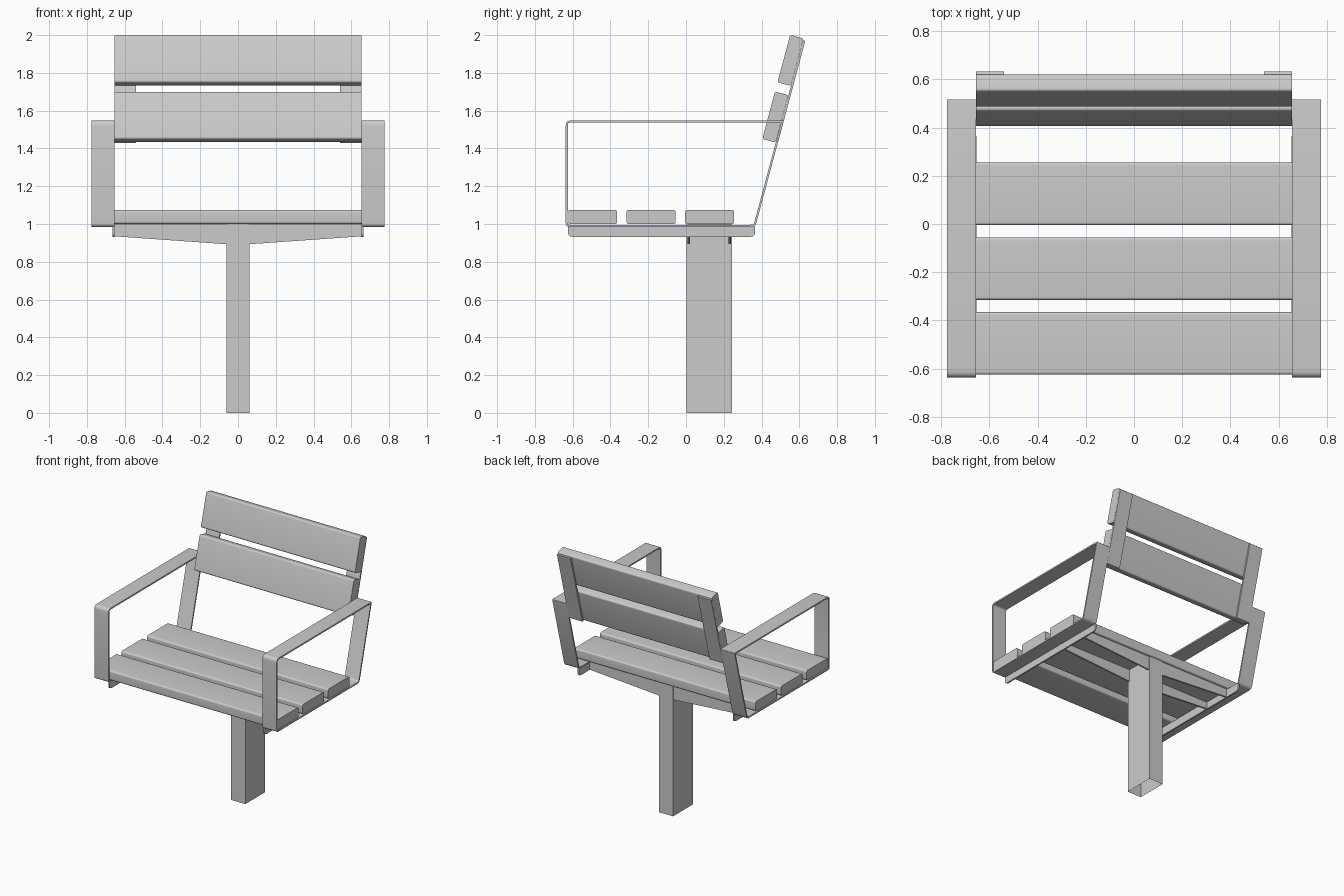
import bpy, bmesh
from math import radians, sin, cos
from mathutils import Vector

if "Cube" in bpy.data.objects:
    bpy.data.objects.remove(bpy.data.objects["Cube"])

TILT = radians(15)
UP = Vector((sin(TILT), cos(TILT)))      # along the backrest (y, z)
OUT = Vector((cos(TILT), -sin(TILT)))    # towards the rear


def fillet(points, radii, steps=5):
    """Round the corners of a closed 2D outline."""
    pts = [Vector(p) for p in points]
    out = []
    for i, p in enumerate(pts):
        a = (pts[i - 1] - p).normalized() * radii[i]
        b = (pts[(i + 1) % len(pts)] - p).normalized() * radii[i]
        if radii[i] == 0:
            out.append(p)
            continue
        for s in range(steps + 1):
            t = s / steps
            out.append(p + a * (1 - t) ** 2 + b * t ** 2)
    return out


def inset(pts, d):
    """Offset a counter-clockwise outline inwards."""
    out = []
    for i, p in enumerate(pts):
        a = (p - pts[i - 1]).normalized()
        b = (pts[(i + 1) % len(pts)] - p).normalized()
        na, nb = Vector((-a.y, a.x)), Vector((-b.y, b.x))
        out.append(p + (na + nb) * d / (1 + na.dot(nb)))
    return out


def finish(name, bm, mirror=False):
    bmesh.ops.recalc_face_normals(bm, faces=bm.faces[:])
    me = bpy.data.meshes.new(name)
    for f in bm.faces:
        f.smooth = True
    bm.to_mesh(me)
    bm.free()
    me.set_sharp_from_angle(angle=radians(32))
    ob = bpy.data.objects.new(name, me)
    bpy.context.collection.objects.link(ob)
    if mirror:
        ob.modifiers.new("mirror", "MIRROR").use_mirror_merge = False
    return ob


def prism(name, outline, lo, hi, axis="X", hole=None, mirror=False):
    """Extrude an outline along x (outline in yz) or y (outline in xz)."""
    bm = bmesh.new()

    def ring(pts, d):
        return [bm.verts.new((d, p[0], p[1]) if axis == "X" else (p[0], d, p[1]))
                for p in pts]

    def bridge(r, s):
        n = len(r)
        for i in range(n):
            bm.faces.new((r[i], r[(i + 1) % n], s[(i + 1) % n], s[i]))

    a, b = ring(outline, lo), ring(outline, hi)
    bridge(a, b)
    if hole:
        c, d = ring(hole, lo), ring(hole, hi)
        bridge(c, d)
        bridge(a, c)
        bridge(b, d)
    else:
        bm.faces.new(a)
        bm.faces.new(b)
    return finish(name, bm, mirror)


def rect(y0, z0, y1, z1):
    return [(y0, z0), (y1, z0), (y1, z1), (y0, z1)]


def tilted(center, length, thick):
    c, u, n = Vector(center), UP * length / 2, OUT * thick / 2
    return [c - u - n, c - u + n, c + u + n, c + u - n]


# Seat slats
for i, y in enumerate((-0.625, -0.315, -0.005)):
    prism(f"seat_slat_{i + 1}", fillet(rect(y, 1.0, y + 0.26, 1.075), [0.014] * 4),
          -0.77, 0.77)

# Backrest slats
top_center = Vector((0.553, 1.866))
for i in range(2):
    prism(f"back_slat_{i + 1}",
          fillet(tilted(top_center - UP * 0.31 * i, 0.26, 0.073), [0.014] * 4),
          -0.655, 0.655)

# Backrest support straps
strap = top_center + OUT * 0.043 - UP * 0.16
prism("back_strap", tilted(strap, 0.56, 0.012), 0.54, 0.655, mirror=True)

# Flat-bar armrest loops
loop = fillet([(-0.637, 0.985), (0.367, 0.985), (0.518, 1.549), (-0.637, 1.549)],
              [0.02, 0.025, 0.006, 0.03])
prism("arm_frame", loop, 0.655, 0.775, hole=inset(loop, 0.011), mirror=True)

# Side rails under the seat
rail = fillet([(-0.625, 0.932), (0.365, 0.932), (0.365, 0.988), (-0.625, 0.988)],
              [0.025, 0.025, 0, 0])
prism("side_rail", rail, 0.653, 0.665, mirror=True)

# Tapered cross arm: inverted channel with two webs
web = [(-0.655, 0.998), (-0.655, 0.935), (-0.06, 0.893),
       (0.06, 0.893), (0.655, 0.935), (0.655, 0.998)]
for name, y in (("front", 0.008), ("rear", 0.224)):
    prism(f"cross_arm_web_{name}", web, y, y + 0.014, axis="Y")
prism("cross_arm_top", rect(0.008, 0.986, 0.238, 0.998), -0.655, 0.655)

# Post, open at the foot
bm = bmesh.new()
bmesh.ops.create_cube(bm, size=1)
for v in bm.verts:
    v.co = (v.co.x * 0.12, v.co.y * 0.24 + 0.123, v.co.z + 0.5)
foot = [f for f in bm.faces if f.calc_center_median().z < 0.01]
bmesh.ops.delete(bm, geom=foot, context="FACES_ONLY")
finish("post", bm)
